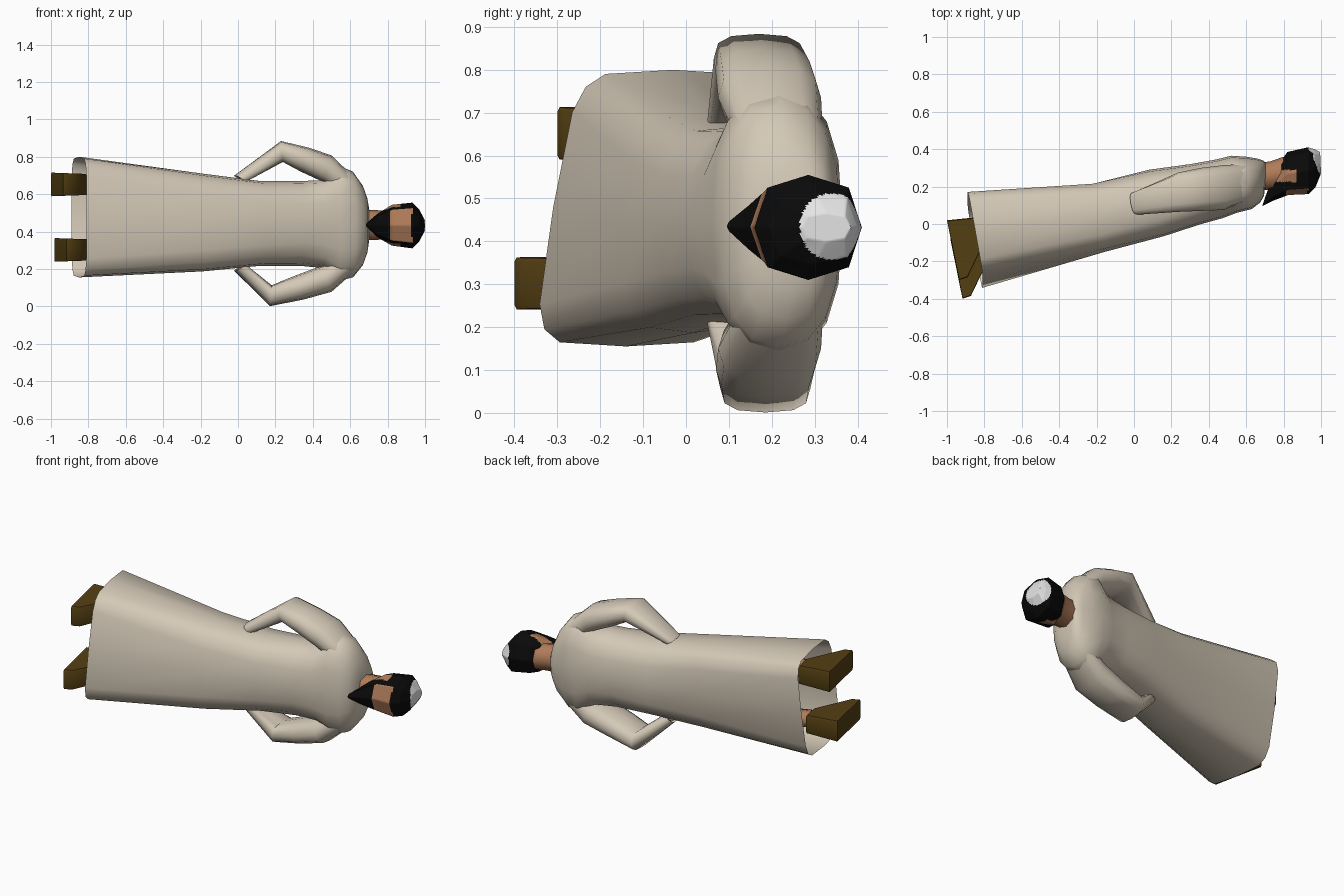
import bpy, bmesh, math
from mathutils import Vector

if "Cube" in bpy.data.objects:
    bpy.data.objects.remove(bpy.data.objects["Cube"])


def material(name, col):
    m = bpy.data.materials.new(name)
    m.diffuse_color = (*col, 1)
    m.use_nodes = True
    m.node_tree.nodes["Principled BSDF"].inputs["Base Color"].default_value = m.diffuse_color
    return m


ROBE = material("beige cloth", (0.66, 0.585, 0.475))
SKIN = material("skin", (0.43, 0.20, 0.10))
HAIR = material("black hair", (0.003, 0.003, 0.003))
CAP = material("white cap", (0.78, 0.78, 0.78))
SHOE = material("brown leather", (0.09, 0.05, 0.006))


def ring(c, u, v, n=16, p=0.8):
    """Superellipse ring round c with half axes u and v."""
    c, u, v = Vector(c), Vector(u), Vector(v)
    f = lambda t: math.copysign(abs(t) ** p, t) if abs(t) > 1e-6 else 0.0
    angles = [2 * math.pi * i / n for i in range(n)]
    return [c + u * f(math.cos(a)) + v * f(math.sin(a)) for a in angles]


def span(xf, xb, yf, yb, z0, z1, k=0.0, n=16, p=0.8):
    """Ring from front/back x and y limits and z limits; k leans it."""
    return ring(((xf + xb) / 2, (yf + yb) / 2, (z0 + z1) / 2),
                ((xf - xb) / 2, (yf - yb) / 2, 0),
                (0, k * (z1 - z0) / 2, (z1 - z0) / 2), n, p)


def loft(name, rings, mats, start=True, end=True, cuts=0, rule=None, angle=60):
    bm = bmesh.new()
    rows = [[bm.verts.new(p) for p in r] for r in rings]
    n = len(rows[0])
    for a, b in zip(rows, rows[1:]):
        for i in range(n):
            bm.faces.new((a[i], a[(i + 1) % n], b[(i + 1) % n], b[i]))
    for row, wanted in ((rows[0], start), (rows[-1], end)):
        if wanted:
            f = bm.faces.new(row)
            bmesh.ops.poke(bm, faces=[f])
    bmesh.ops.recalc_face_normals(bm, faces=bm.faces)
    if cuts:
        bmesh.ops.subdivide_edges(bm, edges=bm.edges[:], cuts=cuts, use_grid_fill=True)
    bm.normal_update()
    if rule:
        for f in bm.faces:
            f.material_index = rule(f.calc_center_median(), f.normal)
    me = bpy.data.meshes.new(name)
    bm.to_mesh(me)
    bm.free()
    ob = bpy.data.objects.new(name, me)
    bpy.context.collection.objects.link(ob)
    for m in mats:
        me.materials.append(m)
    bpy.ops.object.select_all(action='DESELECT')
    ob.select_set(True)
    bpy.context.view_layer.objects.active = ob
    bpy.ops.object.shade_smooth_by_angle(angle=math.radians(angle))
    return ob


# robe, open at the hem, with wide rounded shoulders
loft("robe", [
    span(-0.81, -0.89, -0.31, 0.14, 0.155, 0.80, 0.17, p=0.38),
    span(-0.16, -0.22, -0.15, 0.215, 0.187, 0.71, 0.06, p=0.6),
    span(0.16, 0.08, -0.065, 0.29, 0.217, 0.67, p=0.7),
    span(0.36, 0.30, 0.0, 0.32, 0.217, 0.67),
    span(0.47, 0.44, 0.03, 0.345, 0.205, 0.675),
    span(0.55, 0.52, 0.06, 0.365, 0.135, 0.755),
    span(0.63, 0.60, 0.08, 0.36, 0.155, 0.72),
    span(0.675, 0.66, 0.115, 0.35, 0.22, 0.645),
    span(0.695, 0.69, 0.15, 0.34, 0.29, 0.575),
    span(0.70, 0.705, 0.19, 0.325, 0.36, 0.51),
], [ROBE], start=False)

# sleeves: bent arms with hands tucked at the hips
for side, s, ex, ez, ey, sz, wz in (("upper", 1, 0.235, 0.828, 0.17, 0.735, 0.682),
                                    ("lower", -1, 0.175, 0.057, 0.185, 0.15, 0.208)):
    mid = 0.437
    loft(side + "_sleeve", [
        ring((0.59, 0.22, mid + s * 0.20), (0.04, 0, s * 0.045), (0, 0.10, 0), 12),
        ring((0.48, 0.195, sz), (0.02, 0, s * 0.072), (0, 0.12, 0), 12),
        ring(((0.48 + ex) / 2, 0.185, (sz + ez) / 2 + s * 0.003),
             (0.022, 0, s * 0.064), (0, 0.115, 0), 12),
        ring((ex, ey, ez), (-0.005, 0, s * 0.056), (0, 0.105, 0), 12, 0.7),
        ring((0.01, 0.11, wz), (-0.028, 0, s * 0.018), (-0.01, 0.06, 0), 12, 0.7),
    ], [ROBE], start=False, end=False)
    loft(side + "_hand", [
        ring((0.07, 0.125, wz + s * 0.04), (-0.018, 0, s * 0.014), (0, 0.05, 0), 8),
        ring((0.015, 0.11, wz + s * 0.003), (-0.022, 0, s * 0.014), (-0.01, 0.052, 0), 8),
    ], [SKIN])

# neck
loft("neck", [
    span(0.67, 0.66, 0.185, 0.325, 0.355, 0.515, n=8),
    span(0.74, 0.73, 0.18, 0.335, 0.355, 0.515, n=8),
    span(0.80, 0.80, 0.20, 0.36, 0.36, 0.51, n=8),
], [SKIN])


def head_colour(c, n):
    if (c - Vector((0.985, 0.345, 0.435))).length < 0.08:
        return 2                                    # crown cap
    if c.x < 0.81 and c.y < 0.225:
        return 1                                    # beard
    if 0.81 < c.x < 0.93 and c.y < 0.225:
        return 0 if n.y < -0.45 else 1              # face and sideburns
    if c.x < 0.87 and 0.225 < c.y < 0.29:
        return 0                                    # cheek and ear
    return 1                                        # hair


# angular head with beard tip, face, hair and crown cap
loft("head", [
    span(0.685, 0.70, 0.095, 0.14, 0.42, 0.45, n=8),
    span(0.745, 0.76, 0.125, 0.30, 0.365, 0.50, n=8),
    span(0.825, 0.82, 0.155, 0.385, 0.325, 0.543, n=8),
    span(0.935, 0.93, 0.16, 0.41, 0.31, 0.555, n=8),
    span(0.97, 0.965, 0.195, 0.40, 0.345, 0.52, n=8),
    span(1.0, 0.995, 0.27, 0.385, 0.40, 0.465, n=8),
], [SKIN, HAIR, CAP], cuts=11, rule=head_colour)

# shoes and ankles
PROFILE = [(-1.0, 0.02), (-0.80, 0.04), (-0.78, -0.06), (-0.835, -0.17),
           (-0.89, -0.285), (-0.935, -0.30)]
for side, z, dx, dy in (("upper", 0.652, 0, 0), ("lower", 0.302, 0.018, -0.10)):
    rows = []
    for dz, k in ((-0.06, 0.97), (-0.05, 1), (0.05, 1), (0.06, 0.97)):
        rows.append([Vector((-0.91 + (x + 0.91) * k + dx, -0.13 + (y + 0.13) * k + dy,
                             z + dz * (1 - (x + 0.91) * 0.6))) for x, y in PROFILE])
    loft(side + "_shoe", rows, [SHOE], angle=45)
    loft(side + "_ankle", [
        ring((-0.83 + dx, -0.06 + dy, z), (0, 0.06, 0), (0, 0, 0.045), 8),
        ring((-0.62, -0.03 + dy * 0.5, z), (0, 0.06, 0), (0, 0, 0.05), 8),
    ], [SKIN])
